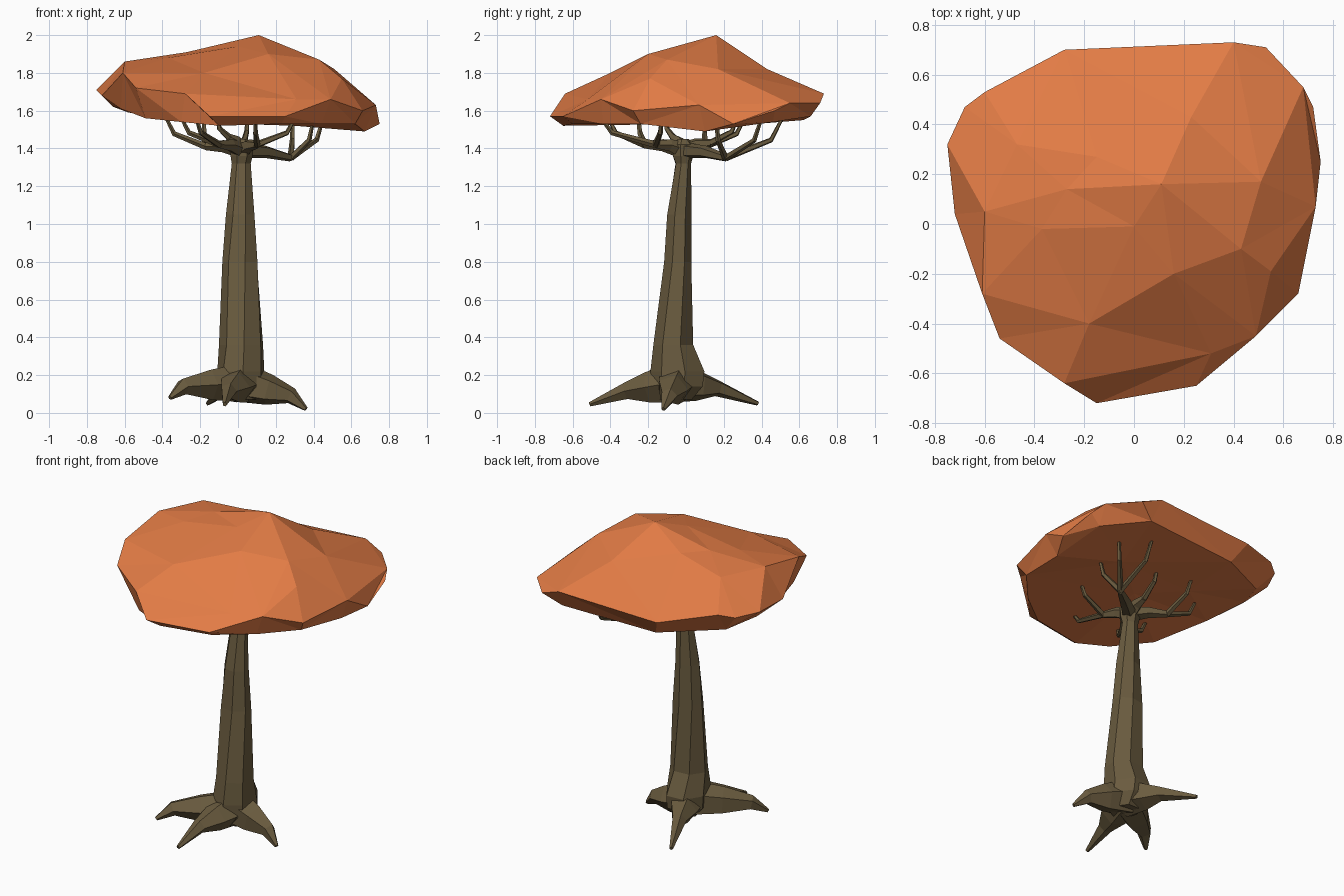
import bpy, bmesh, math, random
from mathutils import Vector
from mathutils.geometry import delaunay_2d_cdt

random.seed(4)
if "Cube" in bpy.data.objects:
    bpy.data.objects.remove(bpy.data.objects["Cube"])


def material(name, rgb):
    m = bpy.data.materials.new(name)
    m.use_nodes = True
    m.diffuse_color = (*rgb, 1)
    bsdf = next(n for n in m.node_tree.nodes if n.type == "BSDF_PRINCIPLED")
    bsdf.inputs["Base Color"].default_value = (*rgb, 1)
    bsdf.inputs["Roughness"].default_value = 0.9
    return m


BARK = material("brown bark", (0.145, 0.106, 0.05))
LEAF = material("orange leaves", (0.76, 0.2, 0.06))


def finish(bm, name, mat):
    bmesh.ops.recalc_face_normals(bm, faces=bm.faces[:])
    me = bpy.data.meshes.new(name)
    bm.to_mesh(me)
    bm.free()
    me.materials.append(mat)
    ob = bpy.data.objects.new(name, me)
    bpy.context.collection.objects.link(ob)
    return ob


def loft(bm, rings):
    rows = [[bm.verts.new(p) for p in ring] for ring in rings]
    n = len(rows[0])
    for a, b in zip(rows, rows[1:]):
        for i in range(n):
            j = (i + 1) % n
            bm.faces.new((a[i], a[j], b[j], b[i]))
    bm.faces.new(rows[0][::-1])
    bm.faces.new(rows[-1])


def limb(bm, path, radii, sides=5):
    """Tapered faceted tube along a path."""
    pts = [Vector(p) for p in path]
    rings = []
    for k, (p, r) in enumerate(zip(pts, radii)):
        d = pts[min(k + 1, len(pts) - 1)] - pts[max(k - 1, 0)]
        q = d.to_track_quat("Z", "Y")
        rings.append([p + q @ Vector((r * math.cos(t), r * math.sin(t), 0))
                      for t in (math.tau * i / sides for i in range(sides))])
    loft(bm, rings)


# Canopy: a faceted top and a rounded underside sharing one rim
rim = [(-.75, .32, 1.71), (-.68, .47, 1.71), (-.6, .53, 1.73), (-.28, .7, 1.66),
       (.4, .73, 1.69), (.53, .71, 1.64), (.68, .55, 1.64), (.72, .47, 1.6),
       (.75, .25, 1.53), (.73, .07, 1.63), (.66, -.28, 1.6), (.49, -.45, 1.66),
       (.25, -.65, 1.57), (-.15, -.72, 1.57), (-.28, -.64, 1.69),
       (-.54, -.46, 1.72), (-.61, -.28, 1.8), (-.72, .04, 1.68)]
crown = [(-.6, .05, 1.86), (-.47, .32, 1.86), (-.15, .27, 1.91), (-.27, .14, 1.91),
         (.11, .16, 2), (.23, .43, 1.82), (.51, .17, 1.82), (.43, -.1, 1.87),
         (.55, -.19, 1.77), (.16, -.2, 1.9), (0, -.01, 1.94), (-.37, -.02, 1.88),
         (-.18, -.4, 1.8), (.31, -.52, 1.66)]
under = [(.67, .1, 1.49), (.62, -.24, 1.53), (.44, -.44, 1.53), (.23, -.6, 1.53),
         (-.1, -.65, 1.52), (-.3, -.58, 1.54), (-.49, -.4, 1.56), (-.62, -.08, 1.61),
         (-.66, .22, 1.62), (-.58, .42, 1.59), (-.22, .62, 1.55), (.42, .66, 1.57),
         (.65, .46, 1.54), (0, 0, 1.53), (.3, .25, 1.52), (-.25, .2, 1.55)]
crown_creases = [(6, 9), (4, 24), (14, 31), (31, 11), (21, 22)]

bm = bmesh.new()
edge = [bm.verts.new(p) for p in rim]
outline = [(i, (i + 1) % len(rim)) for i in range(len(rim))]
for inner, creases in ((crown, crown_creases), (under, [])):
    verts = edge + [bm.verts.new(p) for p in inner]
    flat = [v.co.to_2d() for v in verts]
    out = delaunay_2d_cdt(flat, outline + creases, [], 1, 1e-5)
    for f in out[2]:
        bm.faces.new([verts[out[3][i][0]] for i in f])
finish(bm, "canopy", LEAF)

# Trunk: uneven rings as (height, x and y centre, x and y radius)
bm = bmesh.new()
rings = []
for z, cx, cy, rx, ry in [(.07, .03, -.05, .08, .09), (.14, .02, -.045, .125, .14),
                          (.22, .02, -.045, .125, .145), (.36, .02, -.065, .115, .105),
                          (.8, .012, -.042, .097, .072), (1.05, .015, -.038, .075, .064),
                          (1.32, .018, -.016, .052, .042), (1.36, .02, -.016, .06, .055),
                          (1.42, .02, -.016, .065, .06), (1.45, .02, -.016, .03, .03)]:
    rings.append([(cx + rx * math.cos(t) * k, cy + ry * math.sin(t) * k, z)
                  for t, k in ((math.tau * i / 7 + .2 + z * .35, random.uniform(.97, 1.07))
                               for i in range(7))])
loft(bm, rings)
finish(bm, "trunk", BARK)

# Roots: knee and tip of each
bm = bmesh.new()
for knee, tip in [((-.29, -.25, .14), (-.36, -.32, .08)),
                  ((-.05, -.32, .115), (-.07, -.51, .045)),
                  ((.28, -.09, .09), (.36, -.12, .02)),
                  ((-.07, .17, .13), (-.16, .38, .05))]:
    start = Vector((.02, -.05, .16))
    mid = start.lerp(Vector(knee), .55)
    limb(bm, [start, mid, knee, tip], [.11, .085, .045, .012])
finish(bm, "roots", BARK)

# Branches: each bough ends at a fork and splits into bent twigs
bm = bmesh.new()
hub = Vector((.02, -.016, 1.39))
boughs = [((.28, .21, 1.35), [(.45, .4), (.29, .51), (.4, .16)]),
          ((-.17, .1, 1.41), [(-.38, .1), (-.18, .31)]),
          ((-.1, -.22, 1.42), [(-.22, -.41), (-.3, -.25)]),
          ((.1, -.16, 1.42), [(.3, -.13), (.09, -.45)]),
          ((.03, .13, 1.43), [(.05, .27)]),
          ((-.05, -.07, 1.46), [(-.11, -.11)])]
for fork, tips in boughs:
    fork = Vector(fork)
    limb(bm, [hub, hub.lerp(fork, .5) + Vector((0, 0, .012)), fork], [.045, .034, .02])
    for x, y in tips:
        tip = Vector((x, y, 1.56))
        bend = fork.lerp(tip, .8)
        bend.z = fork.z + (tip.z - fork.z) * .45
        limb(bm, [fork, bend, tip], [.019, .014, .009])
finish(bm, "branches", BARK)
